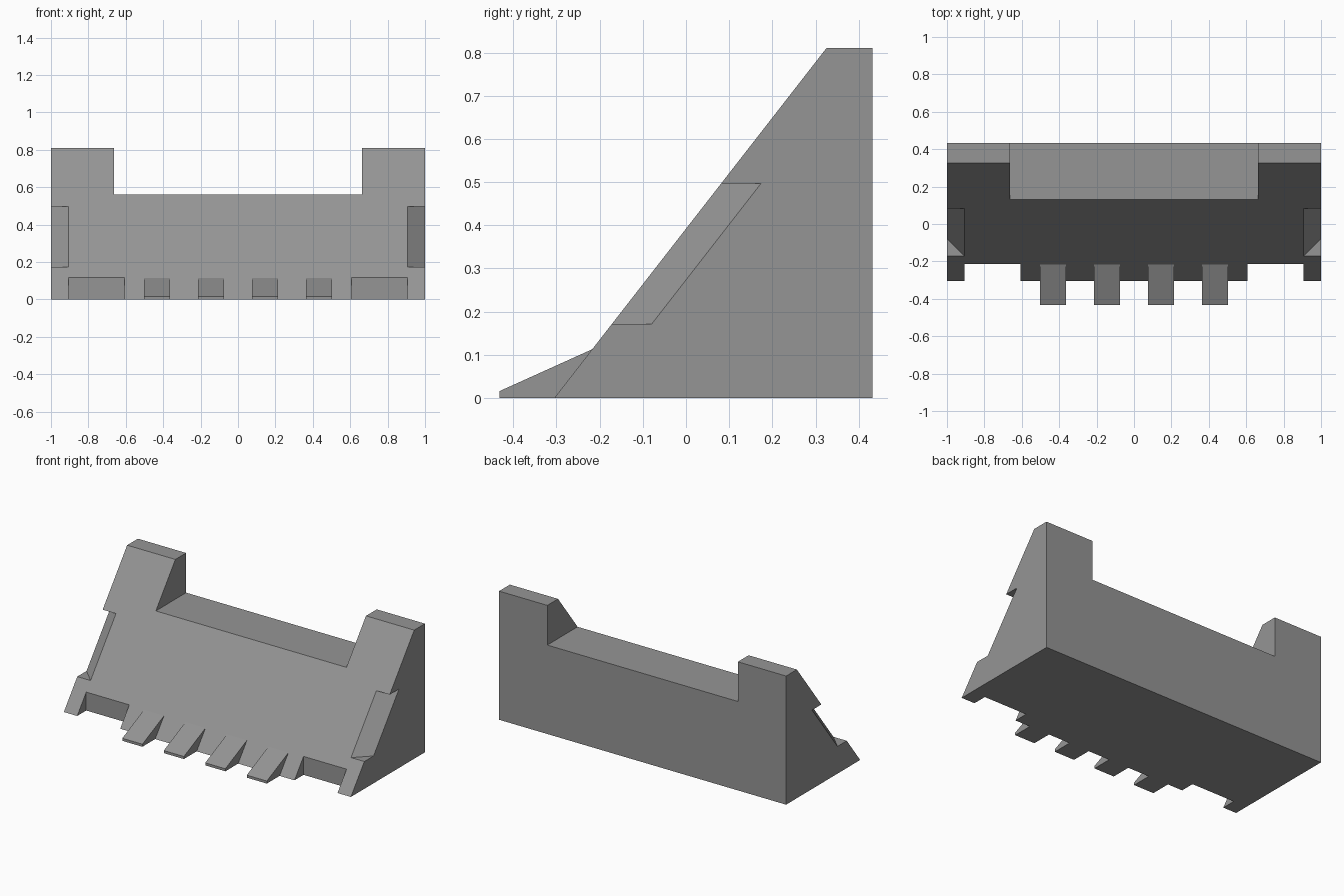
import bpy, bmesh

cube = bpy.data.objects.get("Cube")
if cube:
    bpy.data.objects.remove(cube)

GREY = (0.3, 0.3, 0.3, 1)
mat = bpy.data.materials.new("plain grey")
mat.use_nodes = True
mat.diffuse_color = GREY
mat.node_tree.nodes["Principled BSDF"].inputs["Base Color"].default_value = GREY

FRONT, BACK, HEIGHT = -0.305, 0.432, 0.81
RUN = (0.325 - FRONT) / HEIGHT


def slope_y(z):
    """Depth of the sloping front at a given height."""
    return FRONT + RUN * z


def prism(name, start, end):
    """Solid between two matching loops of points."""
    bm = bmesh.new()
    a = [bm.verts.new(p) for p in start]
    b = [bm.verts.new(p) for p in end]
    bm.faces.new(a)
    bm.faces.new(b)
    for i in range(len(a)):
        j = (i + 1) % len(a)
        bm.faces.new((a[i], a[j], b[j], b[i]))
    bmesh.ops.recalc_face_normals(bm, faces=bm.faces)
    mesh = bpy.data.meshes.new(name)
    bm.to_mesh(mesh)
    bm.free()
    mesh.materials.append(mat)
    obj = bpy.data.objects.new(name, mesh)
    bpy.context.collection.objects.link(obj)
    return obj


def side_profile(name, x0, x1, profile):
    """Extrude a (y, z) profile across x."""
    return prism(name, [(x0, y, z) for y, z in profile],
                 [(x1, y, z) for y, z in profile])


def box(name, x0, x1, y0, y1, z0, z1):
    return side_profile(name, x0, x1, [(y0, z0), (y1, z0), (y1, z1), (y0, z1)])


# Sloping main body
body = side_profile("wedge_body", -1, 1, [
    (FRONT, 0), (BACK, 0), (BACK, HEIGHT), (slope_y(HEIGHT), HEIGHT)])
tools = []

# Wide gap between the two raised ends
tools.append((box("top_gap", -0.664, 0.664, -1, 1, 0.56, 1), "DIFFERENCE"))

for s in (-1, 1):
    # Square pocket at the foot of the slope
    x0, x1 = sorted((s * 0.607, s * 0.907))
    tools.append((box("foot_pocket", x0, x1, -1, slope_y(0.116), -0.1, 0.116), "DIFFERENCE"))

    # Chamfered notch along each outer edge of the slope
    loops = []
    for z in (0.172, 0.497):
        y = slope_y(z)
        loops.append([(s * 0.861, y - 0.046, z), (s * 1.046, y + 0.138, z),
                      (s * 1.046, y - 0.046, z)])
    tools.append((prism("edge_notch", *loops), "DIFFERENCE"))

# Row of four pointed teeth along the front edge
for i in range(4):
    x = (i - 1.5) * 0.289
    tooth = side_profile("front_tooth", x - 0.07, x + 0.07, [
        (-0.432, 0), (-0.432, 0.016), (slope_y(0.113), 0.113), (-0.18, 0.08), (-0.18, 0)])
    tools.append((tooth, "UNION"))

# Combine everything into one clean solid
for tool, operation in tools:
    mod = body.modifiers.new(tool.name, "BOOLEAN")
    mod.object = tool
    mod.operation = operation
    mod.solver = "EXACT"
bpy.context.view_layer.update()
solid = bpy.data.meshes.new_from_object(
    body.evaluated_get(bpy.context.evaluated_depsgraph_get()))
body.modifiers.clear()
body.data = solid
solid.name = "wedge_body"
solid.materials.clear()
solid.materials.append(mat)
for face in solid.polygons:
    face.material_index = 0
    face.use_smooth = False
for tool, _ in tools:
    bpy.data.objects.remove(tool)
